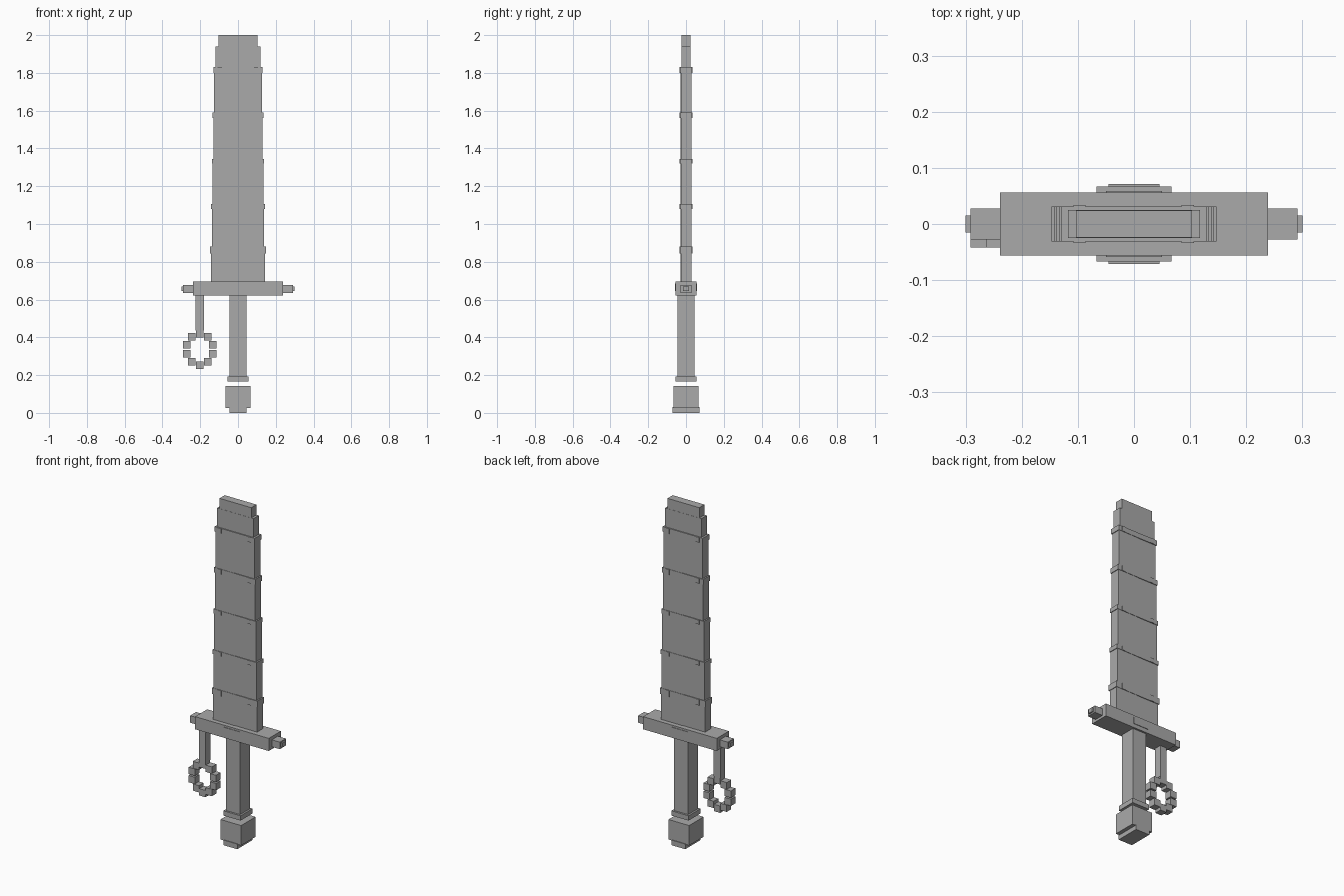
import bpy

cube = bpy.data.objects.get("Cube")
if cube:
    bpy.data.objects.remove(cube, do_unlink=True)

GREY = (0.4, 0.4, 0.4, 1)
steel = bpy.data.materials.new("plain_grey")
steel.use_nodes = True
steel.diffuse_color = GREY
steel.node_tree.nodes["Principled BSDF"].inputs["Base Color"].default_value = GREY


def box(name, x, y, z):
    """Box spanning the (min, max) range on each axis."""
    verts = [(a, b, c) for a in x for b in y for c in z]
    faces = [(0, 1, 3, 2), (4, 6, 7, 5), (0, 4, 5, 1),
             (2, 3, 7, 6), (0, 2, 6, 4), (1, 5, 7, 3)]
    mesh = bpy.data.meshes.new(name)
    mesh.from_pydata(verts, [], faces)
    mesh.materials.append(steel)
    obj = bpy.data.objects.new(name, mesh)
    bpy.context.collection.objects.link(obj)
    return obj


def centred(name, half_x, half_y, z):
    return box(name, (-half_x, half_x), (-half_y, half_y), z)


# Pommel, collar and grip
centred("pommel_foot", 0.045, 0.071, (0, 0.03))
centred("pommel", 0.067, 0.067, (0.026, 0.143))
centred("grip_collar", 0.056, 0.056, (0.165, 0.193))
centred("grip", 0.045, 0.045, (0.193, 0.622))

# Crossguard with stepped ends and a thin centre plate
centred("guard", 0.239, 0.056, (0.622, 0.696))
centred("guard_end", 0.291, 0.028, (0.636, 0.677))
centred("guard_tip", 0.3, 0.015, (0.644, 0.669))
centred("guard_plate", 0.05, 0.059, (0.645, 0.685))

# Blade: narrowing sections, each ending in a raised band with studs
bands = [(0.845, 0.88), (1.08, 1.105), (1.32, 1.345), (1.56, 1.59), (1.8, 1.83)]
bottom = 0.69
for i, (low, high) in enumerate(bands):
    half = 0.143 - 0.0043 * i
    # Two halves slightly offset leave a seam down the middle
    box("blade_half_right", (-half, 0), (-0.029, 0.027), (bottom, low))
    box("blade_half_left", (0, half), (-0.027, 0.029), (bottom, low))
    centred("blade_band", half + 0.004, 0.031, (low, high))
    for x in (-0.097, 0.096):
        box("band_stud", (x - 0.011, x + 0.011), (-0.034, 0.034), (low, high))
    bottom = high
centred("blade_upper", 0.118, 0.025, (bottom, 1.94))
centred("blade_top", 0.103, 0.024, (1.94, 2))

# Hanging strap and ring of blocks
RX, RZ = -0.202, 0.336
depth = (-0.042, 0)
box("strap", (RX - 0.022, RX + 0.022), depth, (0.437, 0.624))
for px, pz in ((0, 0.083), (0.042, 0.066), (0.069, 0.024)):
    for sx in ((1, -1) if px else (1,)):
        for sz in (1, -1):
            x, z = RX + sx * px, RZ + sz * pz
            box("ring_block", (x - 0.02, x + 0.02), depth, (z - 0.02, z + 0.02))
